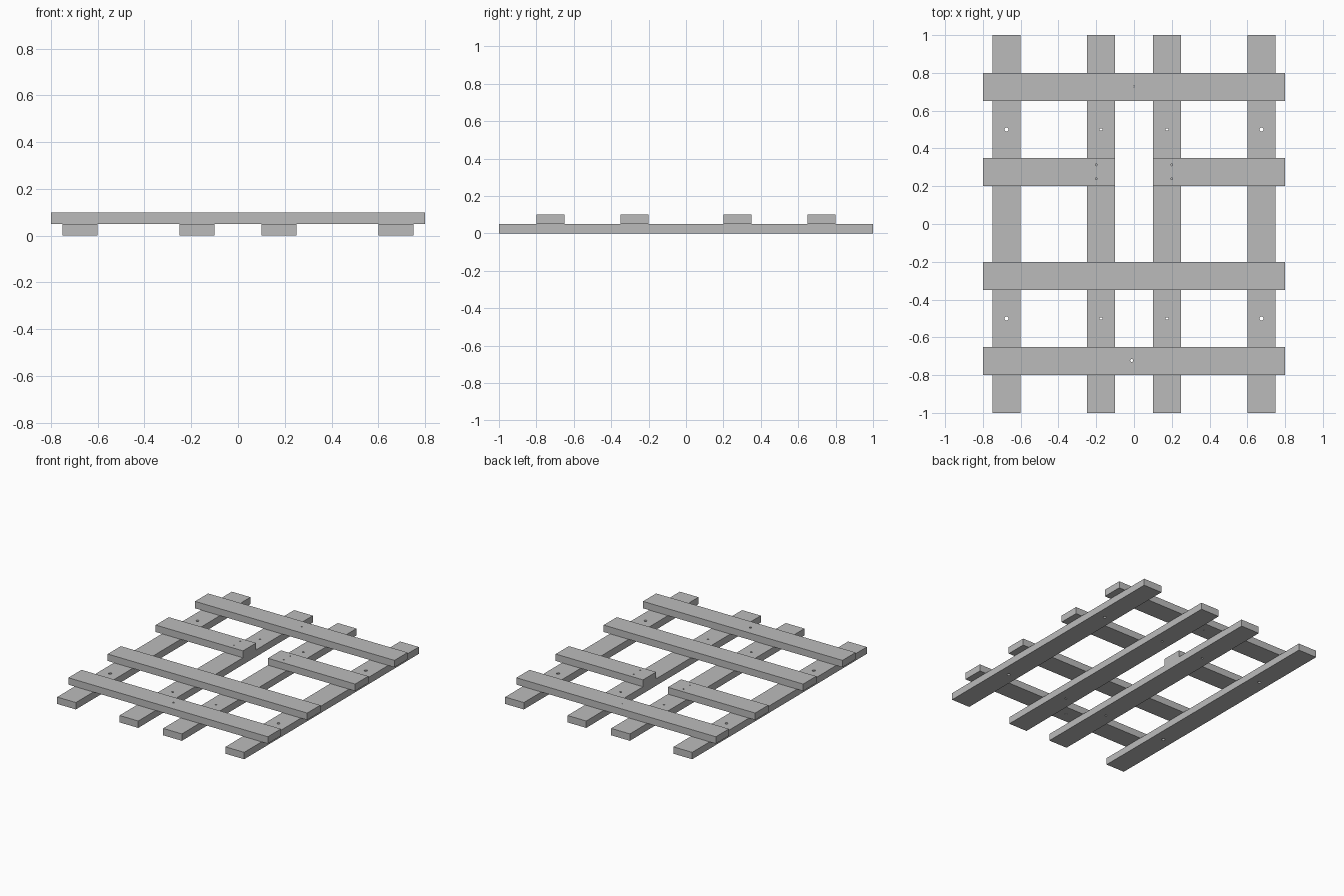
import bpy

if "Cube" in bpy.data.objects:
    bpy.data.objects.remove(bpy.data.objects["Cube"], do_unlink=True)

COLOUR = (0.5, 0.5, 0.5, 1)
grey = bpy.data.materials.new("plain_grey")
grey.use_nodes = True
grey.diffuse_color = COLOUR
grey.node_tree.nodes["Principled BSDF"].inputs["Base Color"].default_value = COLOUR

THICK = 0.05
WIDTH = 0.15


def drill(plank, x, y, rx, ry):
    """Cut a nail hole straight through a plank."""
    bpy.ops.mesh.primitive_cylinder_add(vertices=16, radius=1, depth=4 * THICK,
                                        location=(x, y, plank.location.z))
    cutter = bpy.context.object
    cutter.name = "hole_cutter"
    cutter.hide_render = True
    cutter.scale = (rx, ry, 1)
    mod = plank.modifiers.new("nail_hole", 'BOOLEAN')
    mod.operation = 'DIFFERENCE'
    mod.solver = 'EXACT'
    mod.object = cutter
    bpy.context.view_layer.objects.active = plank
    bpy.ops.object.modifier_apply(modifier=mod.name)
    bpy.data.objects.remove(cutter, do_unlink=True)


def plank(name, x, y, z, sx, sy, holes=()):
    """Box plank centred at x, y with its underside at z."""
    bpy.ops.mesh.primitive_cube_add(size=1, location=(x, y, z + THICK / 2))
    ob = bpy.context.object
    ob.name = name
    ob.scale = (sx, sy, THICK)
    bpy.ops.object.transform_apply(location=False, rotation=False, scale=True)
    ob.data.materials.append(grey)
    for hole in holes:
        drill(ob, *hole)
    return ob


for side, s in (("left", 1), ("right", -1)):
    # Long runners on the ground
    for part, x, rx, ry in (("outer", 0.675, 0.011, 0.011), ("inner", 0.175, 0.009, 0.006)):
        plank(f"{side}_{part}_runner", s * x, 0, 0, WIDTH, 2,
              [(s * x, y, rx, ry) for y in (-0.5, 0.5)])
    # Short cross boards with a gap between them
    plank(f"{side}_short_board", s * 0.45, 0.275, THICK, 0.7, WIDTH,
          [(s * 0.2, y, 0.005, 0.005) for y in (0.24, 0.313)])

# Full-width cross boards
plank("back_board", 0, 0.725, THICK, 1.6, WIDTH, [(0, 0.73, 0.004, 0.004)])
plank("middle_board", 0, -0.275, THICK, 1.6, WIDTH)
plank("front_board", 0, -0.725, THICK, 1.6, WIDTH, [(-0.012, -0.722, 0.008, 0.008)])
